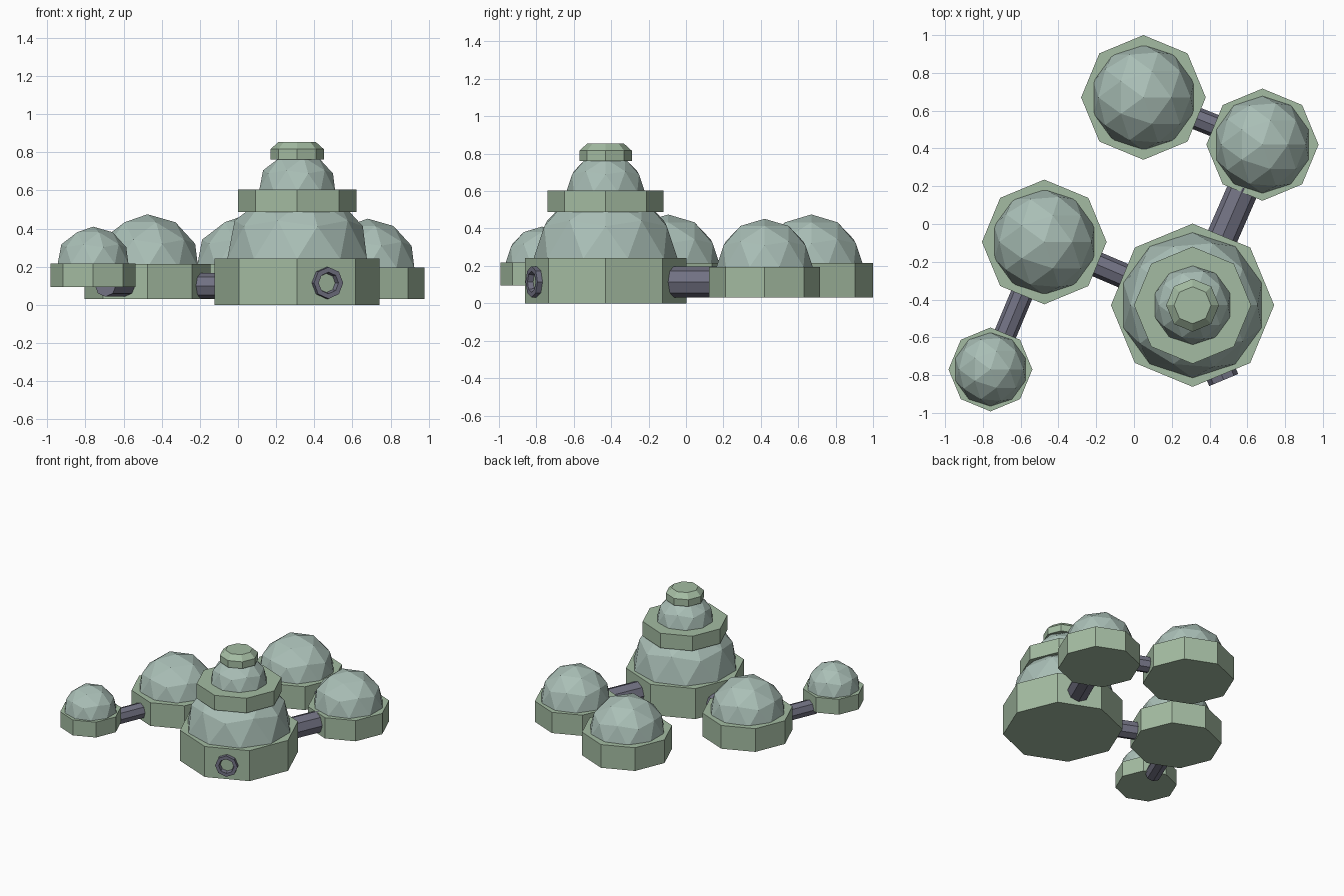
import bpy, bmesh, math
from mathutils import Vector

if "Cube" in bpy.data.objects:
    bpy.data.objects.remove(bpy.data.objects["Cube"])


def material(name, color):
    m = bpy.data.materials.new(name)
    m.diffuse_color = (*color, 1)
    m.use_nodes = True
    m.node_tree.nodes["Principled BSDF"].inputs["Base Color"].default_value = m.diffuse_color
    return m


BASE = material("base_green", (0.37, 0.50, 0.36))
GLASS = material("dome_pale", (0.40, 0.52, 0.47))
PIPE = material("pipe_grey", (0.17, 0.17, 0.23))


def finish(bm, name, mat, loc=(0, 0, 0)):
    bmesh.ops.recalc_face_normals(bm, faces=bm.faces[:])
    me = bpy.data.meshes.new(name)
    bm.to_mesh(me)
    bm.free()
    me.materials.append(mat)
    ob = bpy.data.objects.new(name, me)
    ob.location = loc
    bpy.context.collection.objects.link(ob)
    return ob


def lathe(name, mat, loc, profile):
    """Eight-sided solid from (radius, z) pairs, closed at both ends."""
    bm = bmesh.new()
    rings = [[bm.verts.new((r * math.cos(i * math.pi / 4), r * math.sin(i * math.pi / 4), z))
              for i in range(8)] for r, z in profile]
    for a, b in zip(rings, rings[1:]):
        for i in range(8):
            j = (i + 1) % 8
            bm.faces.new((a[i], a[j], b[j], b[i]))
    bm.faces.new(rings[0])
    bm.faces.new(rings[-1])
    return finish(bm, name, mat, loc)


def dome(name, x, y, z, r):
    """Upper half of an icosphere."""
    bm = bmesh.new()
    bmesh.ops.create_icosphere(bm, subdivisions=2, radius=r)
    bmesh.ops.bisect_plane(bm, geom=bm.verts[:] + bm.edges[:] + bm.faces[:], dist=1e-4,
                           plane_co=(0, 0, 0), plane_no=(0, 0, 1), clear_inner=True)
    bmesh.ops.holes_fill(bm, edges=[e for e in bm.edges if e.is_boundary])
    finish(bm, name, GLASS, (x, y, z))


def pipe(name, start, end, z, r, recess=0.0):
    """Octagonal pipe between two plan points, optionally with a recessed end."""
    a, b = Vector((*start, z)), Vector((*end, z))
    length = (b - a).length
    profile = [(r, 0), (r, length)]
    if recess:
        profile += [(r * 0.68, length), (r * 0.6, length - recess)]
    ob = lathe(name, PIPE, a, profile)
    ob.rotation_euler = (b - a).to_track_quat('Z', 'Y').to_euler()


# Small domed modules: x, y, base radius, base bottom, base top, dome centre, dome radius
modules = {
    "rear_module": (0.05, 0.67, 0.33, 0.03, 0.215, 0.195, 0.28),
    "right_module": (0.68, 0.42, 0.297, 0.03, 0.195, 0.195, 0.257),
    "left_module": (-0.475, -0.095, 0.33, 0.03, 0.215, 0.195, 0.28),
    "far_left_module": (-0.76, -0.77, 0.222, 0.095, 0.217, 0.215, 0.195),
}
for name, (x, y, r, z0, z1, zc, rd) in modules.items():
    lathe(name + "_base", BASE, (x, y, 0), [(r, z0), (r, z1)])
    dome(name + "_dome", x, y, zc, rd)

# Main tower: base, big dome, collar, small dome, cap
mx, my = 0.31, -0.43
lathe("main_base", BASE, (mx, my, 0), [(0.432, 0), (0.432, 0.243)])
dome("main_dome", mx, my, 0.24, 0.385)
lathe("main_collar", BASE, (mx, my, 0), [(0.31, 0.487), (0.31, 0.604)])
dome("upper_dome", mx, my, 0.595, 0.21)
lathe("top_cap", BASE, (mx, my, 0), [(0.14, 0.762), (0.14, 0.816), (0.098, 0.854)])

# Connecting pipes and the open stub at the front
pipe("rear_pipe", (0.24, 0.595), (0.52, 0.484), 0.112, 0.06)
pipe("right_pipe", (0.58, 0.19), (0.42, -0.177), 0.115, 0.083)
pipe("left_pipe", (-0.29, -0.174), (0.05, -0.319), 0.1, 0.067)
pipe("far_left_pipe", (-0.555, -0.28), (-0.695, -0.615), 0.103, 0.06)
pipe("front_stub", (0.40, -0.646), (0.475, -0.826), 0.115, 0.083, recess=0.03)
